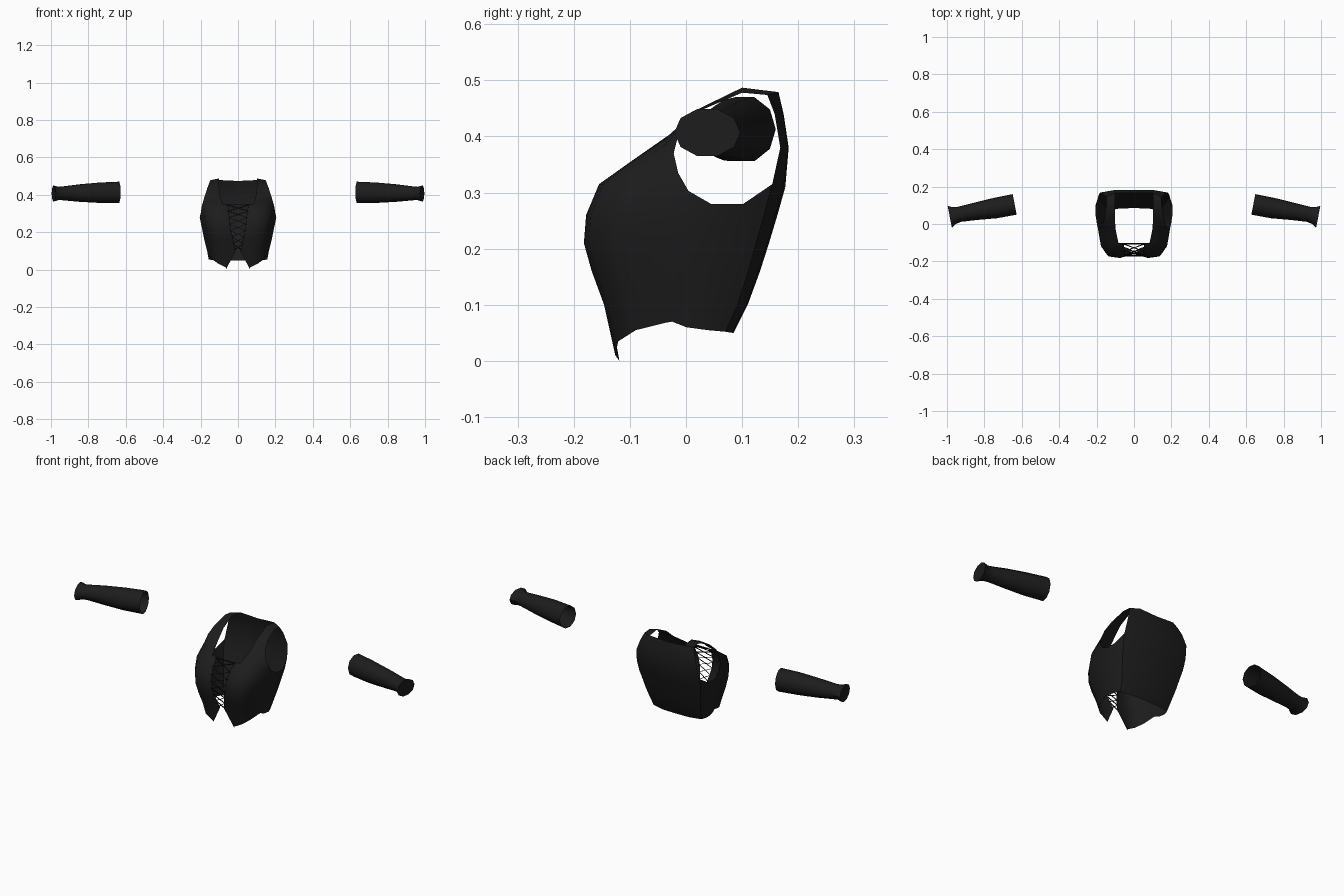
import bpy, bmesh, math
from mathutils import Vector

cube = bpy.data.objects.get("Cube")
if cube:
    bpy.data.objects.remove(cube, do_unlink=True)


def material(name, value):
    mat = bpy.data.materials.new(name)
    mat.use_nodes = True
    colour = (value, value, value, 1)
    mat.diffuse_color = colour
    shader = mat.node_tree.nodes["Principled BSDF"]
    shader.inputs["Base Color"].default_value = colour
    shader.inputs["Roughness"].default_value = 0.8
    return mat


cloth = material("black cloth", 0.012)
cord = material("black cord", 0.006)


def mirror_across_x(obj):
    modifier = obj.modifiers.new("Mirror", "MIRROR")
    modifier.use_axis[0] = True
    modifier.use_clip = True
    modifier.merge_threshold = 0.0005


def finish(bm, name, mat, angle):
    bmesh.ops.remove_doubles(bm, verts=bm.verts, dist=0.0005)
    bmesh.ops.recalc_face_normals(bm, faces=bm.faces)
    mesh = bpy.data.meshes.new(name)
    bm.to_mesh(mesh)
    bm.free()
    mesh.materials.append(mat)
    obj = bpy.data.objects.new(name, mesh)
    bpy.context.collection.objects.link(obj)
    bpy.ops.object.select_all(action="DESELECT")
    obj.select_set(True)
    bpy.context.view_layer.objects.active = obj
    bpy.ops.object.shade_smooth_by_angle(angle=math.radians(angle))
    return obj


def add_grid(bm, rows, closed=False):
    """Skin a list of equally long rows of points with quads."""
    grid = [[bm.verts.new(p) for p in row] for row in rows]
    count = len(rows[0])
    for low, high in zip(grid, grid[1:]):
        for i in range(count if closed else count - 1):
            j = (i + 1) % count
            bm.faces.new((low[i], low[j], high[j], high[i]))
    return grid


# Bodice cross-section, from the front opening round the side to the back centre
across = [0, 0.4, 0.7, 0.88, 0.95, 0.97, 1, 1, 0.92, 0.5, 0]
along = [-0.93, -1, -0.95, -0.65, -0.15, -0.04, 0.2, 0.55, 0.86, 0.98, 1]


def section(heights, width, front, back, opening):
    middle, depth = (front + back) / 2, (back - front) / 2
    if not isinstance(heights, list):
        heights = [heights] * len(across)
    row = [Vector((width * a, middle + depth * b, z))
           for a, b, z in zip(across, along, heights)]
    row[0].x = opening
    return row


hem = [0, 0.01, 0.035, 0.055, 0.068, 0.07, 0.06, 0.055, 0.052, 0.05, 0.05]
armpit = [0.315, 0.315, 0.315, 0.32, 0.335, 0.303, 0.28, 0.28, 0.315, 0.31, 0.31]
body = [
    section(hem, 0.157, -0.126, 0.085, 0.065),
    section(0.10, 0.165, -0.146, 0.110, 0.012),
    section(0.16, 0.180, -0.168, 0.132, 0.025),
    section(0.21, 0.190, -0.182, 0.148, 0.036),
    section(0.26, 0.201, -0.178, 0.163, 0.043),
    section(armpit, 0.205, -0.155, 0.177, 0.05),
]
bm = bmesh.new()
add_grid(bm, body)

# Front top edge of the bust
bust_top = [Vector(p) for p in (
    (0.055, -0.1, 0.35), (0.083, -0.103, 0.352), (0.12, -0.09, 0.36),
    (0.155, -0.058, 0.365), (0.185, -0.022, 0.37))]
add_grid(bm, [body[-1][:5], bust_top])

# Upper back, from the armhole edge to the centre
back_rows = [body[-1][8:]] + [[Vector(p) for p in row] for row in (
    ((0.182, 0.168, 0.38), (0.1, 0.182, 0.38), (0, 0.183, 0.38)),
    ((0.163, 0.158, 0.44), (0.1, 0.173, 0.44), (0, 0.174, 0.44)),
    ((0.148, 0.145, 0.474), (0.102, 0.165, 0.479), (0, 0.166, 0.474)))]
add_grid(bm, back_rows)


# Shoulder straps, between the neck edge and the armhole edge
def strap_row(neck, arm):
    return [Vector(neck).lerp(Vector(arm), i / 3) for i in range(4)]


add_grid(bm, [
    bust_top[1:],
    strap_row((0.098, -0.03, 0.403), (0.172, -0.012, 0.41)),
    strap_row((0.102, 0.022, 0.449), (0.16, 0.025, 0.446)),
    strap_row((0.103, 0.1, 0.487), (0.148, 0.1, 0.478)),
    strap_row(back_rows[-1][1], back_rows[-1][0])])
bodice = finish(bm, "bodice", cloth, 50)
mirror_across_x(bodice)

# Forearm cuff: rings square to a slanted axis, hand end closed
start, end = Vector((0.638, 0.105, 0.413)), Vector((0.985, 0.038, 0.407))
axis = (end - start).normalized()
side = Vector((-axis.y, axis.x, 0))
up = Vector((0, 0, 1))
rings = []
for t, wide, tall, sag in ((0, 0.056, 0.06, 0), (0.3, 0.055, 0.057, 0),
                           (0.6, 0.047, 0.049, 0.003), (0.85, 0.041, 0.039, 0.004),
                           (0.93, 0.046, 0.037, 0.002), (1, 0.06, 0.044, 0)):
    centre = start.lerp(end, t) + side * sag
    angles = [math.tau * i / 10 for i in range(10)]
    rings.append([centre + side * wide * math.cos(a) + up * tall * math.sin(a)
                  for a in angles])
bm = bmesh.new()
bm.faces.new(add_grid(bm, rings, closed=True)[-1])
cuff = finish(bm, "forearm_cuffs", cloth, 40)
mirror_across_x(cuff)

# Laces threaded between the two edges of the front opening
edge = [row[0] for row in body[1:]] + [bust_top[0]]


def eyelet(z, sign):
    for a, b in zip(edge, edge[1:]):
        if z <= b.z + 1e-5:
            p = a.lerp(b, (z - a.z) / (b.z - a.z))
            return Vector((sign * (p.x + 0.006), p.y - 0.002, p.z))


curve = bpy.data.curves.new("laces", "CURVE")
curve.dimensions = "3D"
curve.bevel_depth = 0.0028
curve.bevel_resolution = 1
crossings = 7
levels = [0.105 + 0.242 * i / crossings for i in range(crossings + 1)]
paths = [[eyelet(z, s * (-1) ** i) for i, z in enumerate(levels)] for s in (1, -1)]
paths.append([eyelet(levels[-1], s) for s in (1, -1)])
for path in paths:
    spline = curve.splines.new("POLY")
    spline.points.add(len(path) - 1)
    for point, p in zip(spline.points, path):
        point.co = (*p, 1)
curve.materials.append(cord)
bpy.context.collection.objects.link(bpy.data.objects.new("laces", curve))
